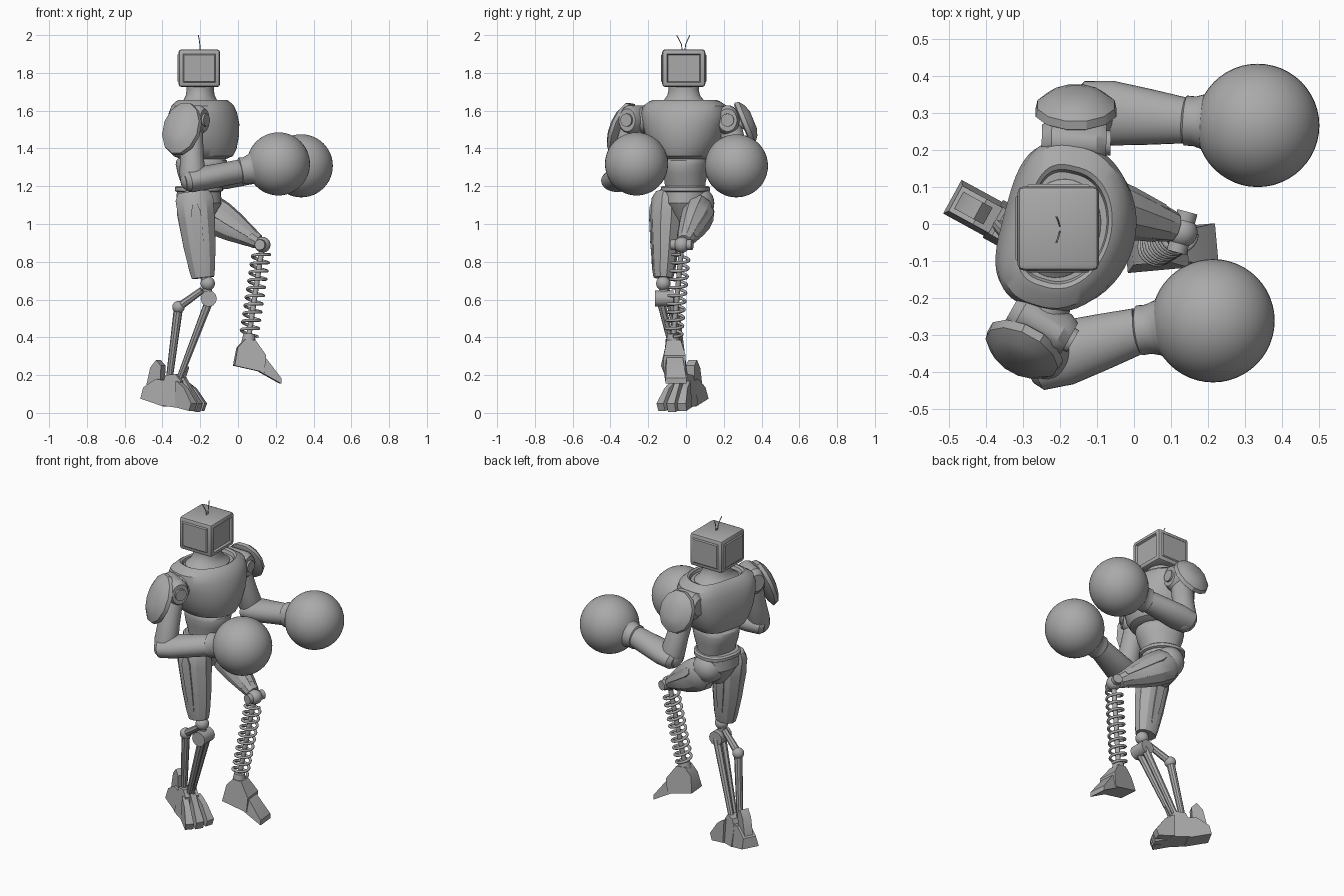
import bpy, bmesh, math
from mathutils import Vector as V

cube = bpy.data.objects.get("Cube")
if cube:
    bpy.data.objects.remove(cube, do_unlink=True)

# One flat grey for the whole robot
grey = bpy.data.materials.new("plain grey metal")
grey.use_nodes = True
tone = (0.4, 0.4, 0.4, 1)
grey.diffuse_color = tone
grey.node_tree.nodes["Principled BSDF"].inputs["Base Color"].default_value = tone
UP = V((0, 0, 1))


def finish(name, data):
    ob = bpy.data.objects.new(name, data)
    bpy.context.collection.objects.link(ob)
    data.materials.append(grey)
    if ob.type == 'MESH':
        bpy.ops.object.select_all(action='DESELECT')
        ob.select_set(True)
        bpy.context.view_layer.objects.active = ob
        bpy.ops.object.shade_smooth_by_angle(angle=math.radians(32))
    return ob


def from_bm(name, bm):
    bmesh.ops.recalc_face_normals(bm, faces=bm.faces)
    me = bpy.data.meshes.new(name)
    bm.to_mesh(me)
    bm.free()
    return finish(name, me)


def loft(name, a, b, sections, ref=UP, sides=32, back=(1, 1), turn=0):
    """Skin rings (t, half size along ref, half size across) from a to b."""
    a, b = V(a), V(b)
    w = (b - a).normalized()
    v = w.cross(V(ref)).normalized()
    u = v.cross(w)
    bm = bmesh.new()
    rings = []
    for t, ru, rv in sections:
        ring = []
        for i in range(sides):
            ang = math.tau * (i + turn) / sides
            c, s = math.cos(ang), math.sin(ang)
            if c < 0:
                c = -back[0] * abs(c) ** back[1]
                s = math.copysign(abs(s) ** back[1], s)
            ring.append(bm.verts.new(a.lerp(b, t) + u * ru * c + v * rv * s))
        rings.append(ring)
    for r, q in zip(rings, rings[1:]):
        for i in range(sides):
            j = (i + 1) % sides
            bm.faces.new((r[i], r[j], q[j], q[i]))
    bm.faces.new(rings[0])
    bm.faces.new(rings[-1])
    return from_bm(name, bm)


def rod(name, a, b, r, r2=None, sides=16):
    return loft(name, a, b, [(0, r, r), (1, r2 or r, r2 or r)],
                ref=(0.3, 0.9, 0.2), sides=sides)


def ball(name, c, r, seg=32):
    bm = bmesh.new()
    bmesh.ops.create_uvsphere(bm, u_segments=seg, v_segments=seg // 2, radius=r)
    bmesh.ops.translate(bm, verts=bm.verts, vec=V(c))
    return from_bm(name, bm)


def prism(name, origin, yaw, profile, half, top=1.0):
    """Side profile (along, up) given a width; upper points narrow by top."""
    d = V((math.cos(yaw), math.sin(yaw), 0))
    side = V((-d.y, d.x, 0))
    mid = sum(z for s, z in profile) / len(profile)
    bm = bmesh.new()
    ends = []
    for k in (-1, 1):
        ends.append([bm.verts.new(V(origin) + d * s + UP * z
                     + side * k * half * (top if z > mid else 1)) for s, z in profile])
        bm.faces.new(ends[-1])
    n = len(profile)
    for i in range(n):
        j = (i + 1) % n
        bm.faces.new((ends[0][i], ends[0][j], ends[1][j], ends[1][i]))
    return from_bm(name, bm)


def wire(name, pts, r):
    cu = bpy.data.curves.new(name, 'CURVE')
    cu.dimensions = '3D'
    cu.bevel_depth, cu.bevel_resolution, cu.use_fill_caps = r, 2, True
    sp = cu.splines.new('POLY')
    sp.points.add(len(pts) - 1)
    for p, q in zip(sp.points, pts):
        p.co = (*q, 1)
    return finish(name, cu)


# Head: bevelled box with raised panels and a sunken screen
bm = bmesh.new()
bmesh.ops.create_cube(bm, size=1)
for v in bm.verts:
    v.co = V((v.co.x * 0.22, v.co.y * 0.228, v.co.z * 0.2)) + V((-0.205, -0.012, 1.825))
bmesh.ops.bevel(bm, geom=bm.edges[:], offset=0.016, segments=2, affect='EDGES', profile=0.5)
bm.normal_update()
panels = [f for f in bm.faces if f.calc_area() > 0.02 and abs(f.normal.z) < 0.5]
for f in panels:
    depth = -0.012 if f.normal.x > 0.5 else 0.006
    bmesh.ops.inset_individual(bm, faces=[f], thickness=0.012, depth=0)
    bmesh.ops.inset_individual(bm, faces=[f], thickness=0.008, depth=depth)
from_bm("head", bm)
for k, tip in ((-1, -0.05), (1, 0.02)):
    base = -0.013 + k * 0.006
    wire("antenna", [(-0.2, base, 1.91), (-0.202, base + k * 0.005, 1.95),
                     (-0.206, (base + tip) / 2 + k * 0.004, 1.98), (-0.21, tip, 1.999)], 0.0025)

# Torso, stacked on one vertical axis and turned slightly
fwd = (0.966, -0.26, 0)
core, core_top = (-0.19, -0.01, 0), (-0.19, -0.01, 1)
loft("chest", core, core_top,
     [(1.345, .13, .115), (1.36, .165, .15), (1.40, .183, .18), (1.47, .195, .207), (1.53, .195, .222),
      (1.585, .183, .232), (1.625, .165, .222), (1.65, .14, .185), (1.657, .128, .168),
      (1.65, .118, .155), (1.632, .114, .148)], ref=fwd, sides=48, back=(0.85, 0.6))
loft("neck", (-0.2, -0.012, 0), (-0.2, -0.012, 1),
     [(1.60, .115, .14), (1.635, .108, .135), (1.655, .088, .108), (1.68, .076, .088),
      (1.71, .072, .08), (1.75, .074, .082)], ref=fwd)
waist, waist_top = (-0.205, -0.005, 0), (-0.205, -0.005, 1)
loft("belly", waist, waist_top,
     [(1.18, .105, .105), (1.22, .118, .108), (1.27, .14, .117), (1.315, .152, .122),
      (1.335, .148, .12), (1.36, .12, .11)], ref=fwd, back=(0.8, 0.8))
loft("belt", waist, waist_top,
     [(1.17, .115, .118), (1.176, .126, .128), (1.194, .126, .128), (1.202, .115, .118)],
     ref=fwd, back=(1, 0.8))
loft("pelvis", waist, waist_top,
     [(1.0, .045, .035), (1.05, .085, .07), (1.11, .12, .115), (1.175, .115, .118)],
     ref=fwd, sides=16, back=(1, 0.8))

# Arms: joint, shoulder shield, upper arm, forearm and round glove
arms = {
    "left": dict(joint=(-0.16, 0.222, 1.55), axis=(1, -0.03, 0), pad=(-0.157, 0.315, 1.535),
                 out=(0, 0.92, 0.38), tall=0.125, elbow=(-0.115, 0.305, 1.24),
                 wrist=(0.14, 0.28, 1.285), glove=(0.335, 0.267, 1.308)),
    "right": dict(joint=(-0.25, -0.27, 1.55), axis=(0.85, -0.48, 0), pad=(-0.30, -0.342, 1.505),
                  out=(-0.45, -0.82, 0.36), tall=0.15, elbow=(-0.24, -0.365, 1.232),
                  wrist=(0.015, -0.288, 1.28), glove=(0.214, -0.262, 1.318)),
}
for side, p in arms.items():
    j, ax, pad, out = V(p["joint"]), V(p["axis"]).normalized(), V(p["pad"]), V(p["out"]).normalized()
    elbow, wrist, glove = V(p["elbow"]), V(p["wrist"]), V(p["glove"])
    loft(side + "_shoulder_joint", j - ax * 0.09, j + ax * 0.085,
         [(0, .05, .045), (.15, .078, .062), (.85, .078, .062), (1, .06, .05)])
    rod(side + "_shoulder_bolt", j, j + ax * 0.097, 0.038, 0.034, 24)
    inner = V((-0.19, -0.02, 1.55))
    rod(side + "_shoulder_axle", inner.lerp(j, 0.5), j, 0.07, 0.065, 24)
    loft(side + "_shoulder_shield", pad - out * 0.02, pad + out * 0.045,
         [(0, p["tall"] * .9, .1), (.1, p["tall"], .113), (.45, p["tall"] * .97, .108),
          (.8, p["tall"] * .72, .078), (1, p["tall"] * .4, .04)], sides=12, turn=0.5)
    rod(side + "_shield_mount", j, pad, 0.035)
    loft(side + "_upper_arm", j, elbow,
         [(0, .05, .05), (.2, .062, .062), (.6, .062, .062), (.9, .07, .066), (1, .06, .06)], ref=fwd)
    ball(side + "_elbow", elbow, 0.064)
    loft(side + "_forearm", elbow, wrist,
         [(-.18, .04, .055), (-.1, .058, .08), (.2, .064, .088), (.6, .062, .076), (1, .062, .062)])
    loft(side + "_glove_cuff", wrist, glove,
         [(-.03, .062, .058), (0, .072, .068), (.12, .07, .067), (.25, .078, .075),
          (.38, .097, .095), (.52, .125, .123), (.6, .13, .13)])
    ball(side + "_glove", glove, 0.167, 48)


# Thighs: faceted core with long armour ribs
def thigh(side, hip, knee, ref, sections, plates):
    loft(side + "_thigh", hip, knee, sections, ref=ref, sides=10, turn=0.5)
    hip, knee = V(hip), V(knee)
    w = (knee - hip).normalized()
    v = w.cross(V(ref)).normalized()
    u = v.cross(w)
    for ang in plates:
        c, s = math.cos(math.radians(ang)), math.sin(math.radians(ang))
        off = u * c * sections[2][1] + v * s * sections[2][2]
        low = u * c * sections[-2][1] + v * s * sections[-2][2]
        loft(side + "_thigh_plate", hip.lerp(knee, .16) + off * .88, hip.lerp(knee, .88) + low * .85,
             [(0, .012, .02), (.12, .022, .038), (.6, .02, .032), (1, .012, .02)],
             ref=off, sides=4, turn=0.5)


thigh("right", (-0.235, -0.1, 1.17), (-0.185, -0.12, 0.715), (1, 0, 0),
      [(0, .085, .06), (.08, .105, .08), (.3, .1, .09), (.62, .09, .075), (.9, .072, .062), (1, .062, .052)],
      (0, 90, 180, 270))
thigh("left", (-0.2, 0.085, 1.09), (0.105, -0.008, 0.905), UP,
      [(0, .07, .06), (.12, .1, .08), (.35, .098, .082), (.6, .08, .07), (.9, .048, .05), (1, .04, .042)],
      (0, 70, 180, 290))
ball("right_hip", (-0.22, -0.08, 1.12), 0.085)
ball("left_hip", (-0.2, 0.06, 1.11), 0.09)

# Raised leg: knee, coil spring, inner rod and wedge foot
knee, ankle = V((0.13, -0.022, 0.89)), V((0.055, -0.068, 0.39))
ball("left_knee", knee, 0.042)
rod("left_knee_pin", knee - V((0.015, 0.055, 0)), knee + V((0.015, 0.055, 0)), 0.028)
w = (ankle - knee).normalized()
v = w.cross(V((1, 0, 0))).normalized()
u = v.cross(w)
turns, steps = 10, 18
coil = []
for i in range(turns * steps + 1):
    a = math.tau * i / steps
    coil.append(knee.lerp(ankle, 0.09 + 0.87 * i / (turns * steps))
                + (u * math.cos(a) + v * math.sin(a)) * 0.045)
wire("left_shin_spring", coil, 0.008)
rod("left_shin_rod", knee, ankle, 0.014)
rod("left_spring_seat", ankle + V((0.004, 0, 0.03)), ankle - V((0, 0, 0.03)), 0.03, 0.04)
prism("left_foot", (0, -0.073, 0), 0.09,
      [(-.022, .25), (.135, .215), (.145, .305), (.09, .385), (.035, .39), (-.005, .345)], 0.058, 0.65)
prism("left_toe", (0, -0.073, 0), 0.09,
      [(.1, .225), (.225, .155), (.225, .185), (.13, .31), (.1, .33)], 0.055, 0.75)

# Standing leg: ball knee, linked rods and ankle
ball("right_knee_ball", (-0.16, -0.12, 0.685), 0.038)
rod("right_knee_stem", (-0.175, -0.12, 0.73), (-0.155, -0.115, 0.6), 0.024)
rod("right_knee_hinge", (-0.155, -0.165, 0.605), (-0.155, -0.065, 0.605), 0.043, sides=12)
rod("right_knee_link", (-0.19, -0.105, 0.65), (-0.315, -0.06, 0.56), 0.018, 0.022, 8)
ball("right_link_ball", (-0.315, -0.06, 0.56), 0.033)
rod("right_rear_rod", (-0.315, -0.06, 0.56), (-0.365, -0.005, 0.17), 0.024, 0.018, 10)
for off in (-0.025, 0.025):
    rod("right_shin_strut", (-0.15, -0.11 + off, 0.6), (-0.315, -0.015 + off * .6, 0.17), 0.023, 0.016, 8)

# Standing foot: heel, fin, ankle block and three splayed toes
heel, yaw = (-0.47, 0.062, 0), -0.5
prism("right_heel", heel, yaw,
      [(-.025, .075), (.11, .035), (.12, .17), (.06, .18), (-.015, .135)], 0.052, 0.75)
prism("right_heel_fin", heel, yaw, [(-.005, .14), (.08, .17), (.085, .25), (.055, .28), (.02, .24)], 0.026)
prism("right_ankle_block", heel, yaw,
      [(.1, .04), (.215, .025), (.21, .17), (.18, .205), (.12, .2), (.1, .15)], 0.058, 0.7)
for k in (-1, 0, 1):
    root = V((-0.3, -0.027, 0)) + V((0.48, 0.88, 0)) * k * 0.04
    prism("right_toe", root, yaw + k * 0.22,
          [(0, .03), (.1, .005 + .006 * abs(k)), (.115, .05), (.06, .13), (.02, .19 - .03 * abs(k)), (0, .17)],
          0.024, 0.7)
rod("right_foot_spur", (-0.29, -0.03, 0.17), (-0.262, -0.045, 0.245), 0.008, 0.005, 6)
